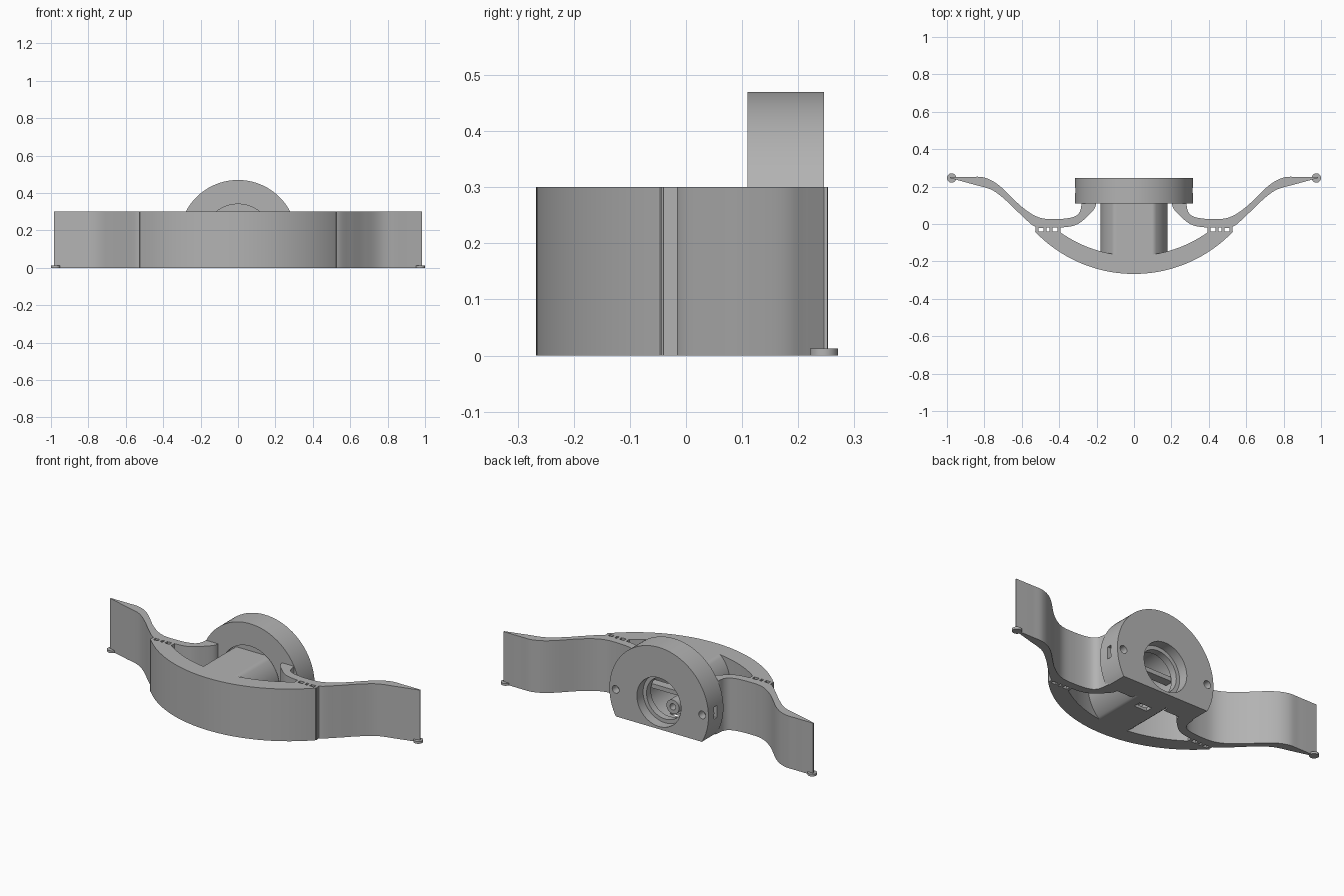
import bpy
import bmesh
import math
from mathutils import Vector

cube = bpy.data.objects.get("Cube")
if cube:
    bpy.data.objects.remove(cube)

H = 0.3      # height of the body
AXIS = 0.155  # height of the socket axis

grey = bpy.data.materials.new("plain_grey")
grey.use_nodes = True
tone = (0.45, 0.45, 0.45, 1)
grey.diffuse_color = tone
grey.node_tree.nodes["Principled BSDF"].inputs["Base Color"].default_value = tone


def prism(name, outline, lo, hi, along="z"):
    """Extrude a closed 2D outline along z (x, y points) or y (x, z points)."""
    def place(p, d):
        return (p[0], p[1], d) if along == "z" else (p[0], d, p[1])
    bm = bmesh.new()
    a = [bm.verts.new(place(p, lo)) for p in outline]
    b = [bm.verts.new(place(p, hi)) for p in outline]
    bm.faces.new(a)
    bm.faces.new(b)
    n = len(a)
    for i in range(n):
        j = (i + 1) % n
        bm.faces.new((a[i], a[j], b[j], b[i]))
    bmesh.ops.recalc_face_normals(bm, faces=bm.faces)
    mesh = bpy.data.meshes.new(name)
    bm.to_mesh(mesh)
    bm.free()
    mesh.materials.append(grey)
    obj = bpy.data.objects.new(name, mesh)
    bpy.context.collection.objects.link(obj)
    return obj


def circle(r, cx=0, cy=AXIS, low=-9, high=9, n=96):
    """Circle outline, flattened below low and above high."""
    pts = []
    for i in range(n):
        t = math.tau * i / n
        pts.append((cx + r * math.cos(t), min(max(cy + r * math.sin(t), low), high)))
    return pts


def rect(x0, x1, y0, y1):
    return [(x0, y0), (x1, y0), (x1, y1), (x0, y1)]


def cut(obj, cutters):
    """Subtract the cutters, bake the result and remove them."""
    for c in cutters:
        c.hide_render = True
        mod = obj.modifiers.new("cut", "BOOLEAN")
        mod.operation = "DIFFERENCE"
        mod.solver = "EXACT"
        mod.object = c
    deps = bpy.context.evaluated_depsgraph_get()
    mesh = bpy.data.meshes.new_from_object(obj.evaluated_get(deps))
    obj.modifiers.clear()
    obj.data = mesh
    for c in cutters:
        bpy.data.objects.remove(c)


def spline(points, steps=8):
    """Smooth curve through a few points."""
    p = [Vector(q) for q in points]
    p = [2 * p[0] - p[1]] + p + [2 * p[-1] - p[-2]]
    out = []
    for a, b, c, d in zip(p, p[1:], p[2:], p[3:]):
        for k in range(steps):
            t = k / steps
            out.append(0.5 * (2 * b + (c - a) * t + (2 * a - 5 * b + 4 * c - d) * t * t
                              + (3 * b - a - 3 * c + d) * t ** 3))
    return [tuple(q) for q in out] + [tuple(points[-1])]


def arc(half, y_end, y_mid, n=48):
    """Shallow arc from -half to +half, bulging to y_mid at x = 0."""
    sag = y_end - y_mid
    r = (half * half + sag * sag) / (2 * sag)
    top = math.asin(half / r)
    angles = [top * (2 * i / n - 1) for i in range(n + 1)]
    return [(r * math.sin(t), y_mid + r - r * math.cos(t)) for t in angles]


parts = []

# Curved front bow
bow = prism("front_bow", arc(0.53, -0.04, -0.267) + arc(0.4, -0.04, -0.17)[::-1], 0, H)
parts.append(bow)

# Round socket plate with flat foot, stepped bore, screw holes and nut slots
plate = prism("socket_plate", circle(0.315, low=0), 0.11, 0.246, "y")
tools = [prism("bore_cutter", circle(0.14), 0.05, 0.3, "y"),
         prism("recess_cutter", circle(0.186), 0.1, 0.135, "y")]
for s in (-1, 1):
    tools.append(prism("screw_cutter", circle(0.022, cx=s * 0.275, n=24), 0.2, 0.3, "y"))
    slot = sorted((s * 0.285, s * 0.4))
    tools.append(prism("nut_cutter", rect(*slot, 0.167, 0.193), 0.12, 0.19))
cut(plate, tools)
parts.append(plate)

# Hollow barrel, flattened above and below
barrel = prism("barrel", circle(0.18, low=0, high=H), -0.178, 0.135, "y")
cut(barrel, [prism("barrel_bore_cutter", circle(0.14), -0.1, 0.3, "y"),
             prism("drain_cutter", rect(-0.04, 0.04, 0.05, 0.09), -0.05, 0.05)])
parts.append(barrel)

# Inner ring, crossbar and centre post inside the bore
ring = prism("bore_ring", circle(0.142), 0.15, 0.19, "y")
cut(ring, [prism("ring_cutter", circle(0.118), 0.1, 0.3, "y")])
parts.append(ring)
parts.append(prism("bore_crossbar", rect(-0.135, 0.135, 0.165, 0.19), 0.09, 0.14, "y"))
post = prism("bore_post", circle(0.04, cy=0.08, n=32), -0.1, 0.12, "y")
cut(post, [prism("post_cutter", circle(0.018, cy=0.08, n=24), 0.03, 0.2, "y")])
parts.append(post)

# Wavy side arms, standing ribs and end pads
outer = spline([(0.985, 0.252), (0.88, 0.252), (0.8, 0.248), (0.72, 0.205), (0.6, 0.092),
                (0.51, 0.036), (0.42, 0.026), (0.33, 0.036), (0.29, 0.065), (0.278, 0.13)])
inner = spline([(0.2, 0.13), (0.21, 0.085), (0.25, 0.04), (0.3, 0.0), (0.36, -0.016),
                (0.44, -0.018), (0.525, -0.016), (0.6, 0.045), (0.68, 0.122),
                (0.76, 0.182), (0.86, 0.212), (0.985, 0.246)])
for s, side in ((1, "left"), (-1, "right")):
    parts.append(prism(side + "_arm", [(s * x, y) for x, y in outer + inner], 0, H))
    for x in (0.4, 0.445, 0.475, 0.518):
        parts.append(prism(side + "_spacer_rib",
                           rect(s * x - 0.008, s * x + 0.008, -0.046, -0.012), 0, H))
    parts.append(prism(side + "_end_pad", circle(0.025, cx=s * 0.975, cy=0.246, n=32), 0, 0.013))

# Smooth curved walls, keep edges sharp
bpy.ops.object.select_all(action="DESELECT")
for obj in parts:
    obj.select_set(True)
bpy.context.view_layer.objects.active = parts[0]
bpy.ops.object.shade_smooth_by_angle(angle=math.radians(30))
